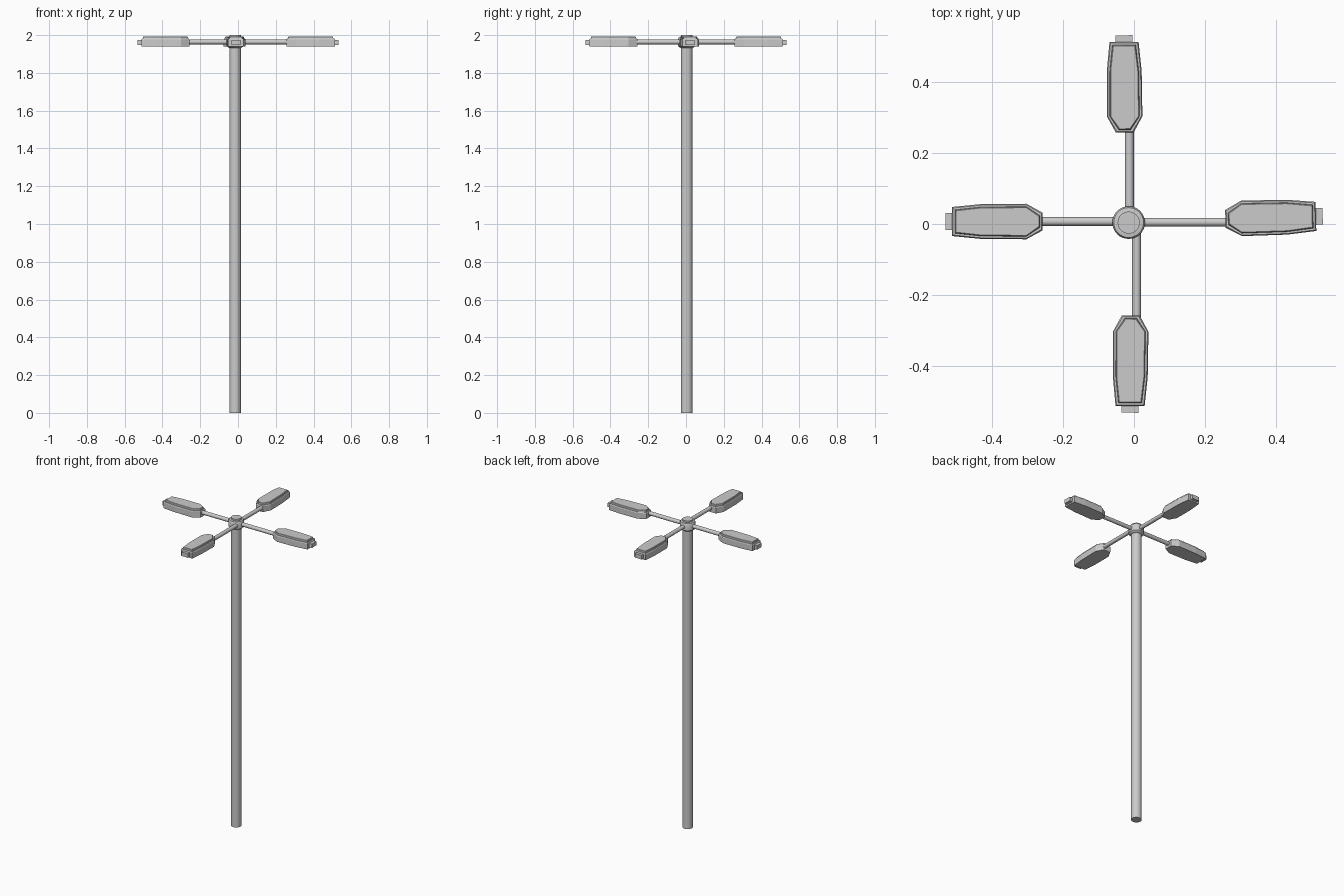
import bpy, bmesh, math
from mathutils import Vector, Matrix

if "Cube" in bpy.data.objects:
    bpy.data.objects.remove(bpy.data.objects["Cube"])

CX, CY = -0.015, 0.004      # pole axis
ARM_Z = 1.964


def finish(name, bm, smooth=False):
    bmesh.ops.recalc_face_normals(bm, faces=bm.faces[:])
    me = bpy.data.meshes.new(name)
    bm.to_mesh(me)
    bm.free()
    ob = bpy.data.objects.new(name, me)
    bpy.context.collection.objects.link(ob)
    if smooth:
        bpy.ops.object.select_all(action='DESELECT')
        ob.select_set(True)
        bpy.context.view_layer.objects.active = ob
        bpy.ops.object.shade_smooth_by_angle(angle=math.radians(35))
    return ob


def loft(bm, loops):
    """Skin stacked closed loops and cap both ends."""
    rings = [[bm.verts.new(p) for p in loop] for loop in loops]
    n = len(rings[0])
    for a, b in zip(rings, rings[1:]):
        for i in range(n):
            j = (i + 1) % n
            bm.faces.new((a[i], a[j], b[j], b[i]))
    bm.faces.new(rings[0][::-1])
    bm.faces.new(rings[-1])


def turned(name, profile, seg=32):
    """Round part around the pole axis from (radius, z) points."""
    bm = bmesh.new()
    loft(bm, [[(CX + r * math.cos(2 * math.pi * i / seg),
                CY + r * math.sin(2 * math.pi * i / seg), z)
               for i in range(seg)] for r, z in profile])
    return finish(name, bm, True)


# Pole with the collar that holds the arms
turned("pole", [(0.031, 0), (0.031, 2.0)])
turned("collar", [(0.031, 1.932), (0.041, 1.938), (0.046, 1.943),
                  (0.046, 1.981), (0.042, 1.988), (0.031, 1.990)])

# Half outline of a lamp head: (distance from centre, half width)
HALF = [(0.257, 0.025), (0.303, 0.050), (0.43, 0.049), (0.512, 0.041)]


def outline(inset, z):
    pts = []
    for i, (u, w) in enumerate(HALF):
        if i == 0:
            u += inset
        if i == len(HALF) - 1:
            u -= inset
        pts.append((u, w - inset))
    return [(u, -w, z) for u, w in pts] + [(u, w, z) for u, w in reversed(pts)]


def lamp(side, angle, head_off, arm_off, tilt):
    rot = Matrix.Rotation(math.radians(angle), 4, 'Z')
    # Lamp head: body, rim step and raised lid
    bm = bmesh.new()
    loft(bm, [outline(d, z) for d, z in
              [(0.001, 1.939), (0, 1.942), (0, 1.976), (0.003, 1.981),
               (0.008, 1.981), (0.009, 1.990), (0.011, 1.992)]])
    turn = (Matrix.Translation((0.385, head_off, 0))
            @ Matrix.Rotation(math.radians(tilt), 4, 'Z')
            @ Matrix.Translation((-0.385, 0, 0)))
    bm.transform(rot @ turn)
    finish(side + "_lamp_head", bm)
    # End tab
    bm = bmesh.new()
    bmesh.ops.create_cube(bm, size=1, matrix=Matrix.Translation((0.516, 0, 1.960))
                          @ Matrix.Diagonal((0.03, 0.047, 0.026, 1)))
    bm.transform(rot @ turn)
    finish(side + "_lamp_tab", bm)
    # Arm tube, from inside the collar into the lamp head
    bm = bmesh.new()
    bmesh.ops.create_cone(bm, cap_ends=True, segments=16, radius1=0.0125,
                          radius2=0.0125, depth=0.26,
                          matrix=Matrix.Translation((0.15, arm_off, ARM_Z))
                          @ Matrix.Rotation(math.pi / 2, 4, 'Y'))
    bm.transform(rot)
    finish(side + "_arm", bm, True)


# Four arms; sideways offsets are measured to the left of each arm
lamp("right", 0, 0.018, 0.005, 1.5)
lamp("back", 90, 0.027, 0.013, 0.5)
lamp("left", 180, -0.007, -0.007, 0.0)
lamp("front", 270, -0.010, 0.007, -0.5)
